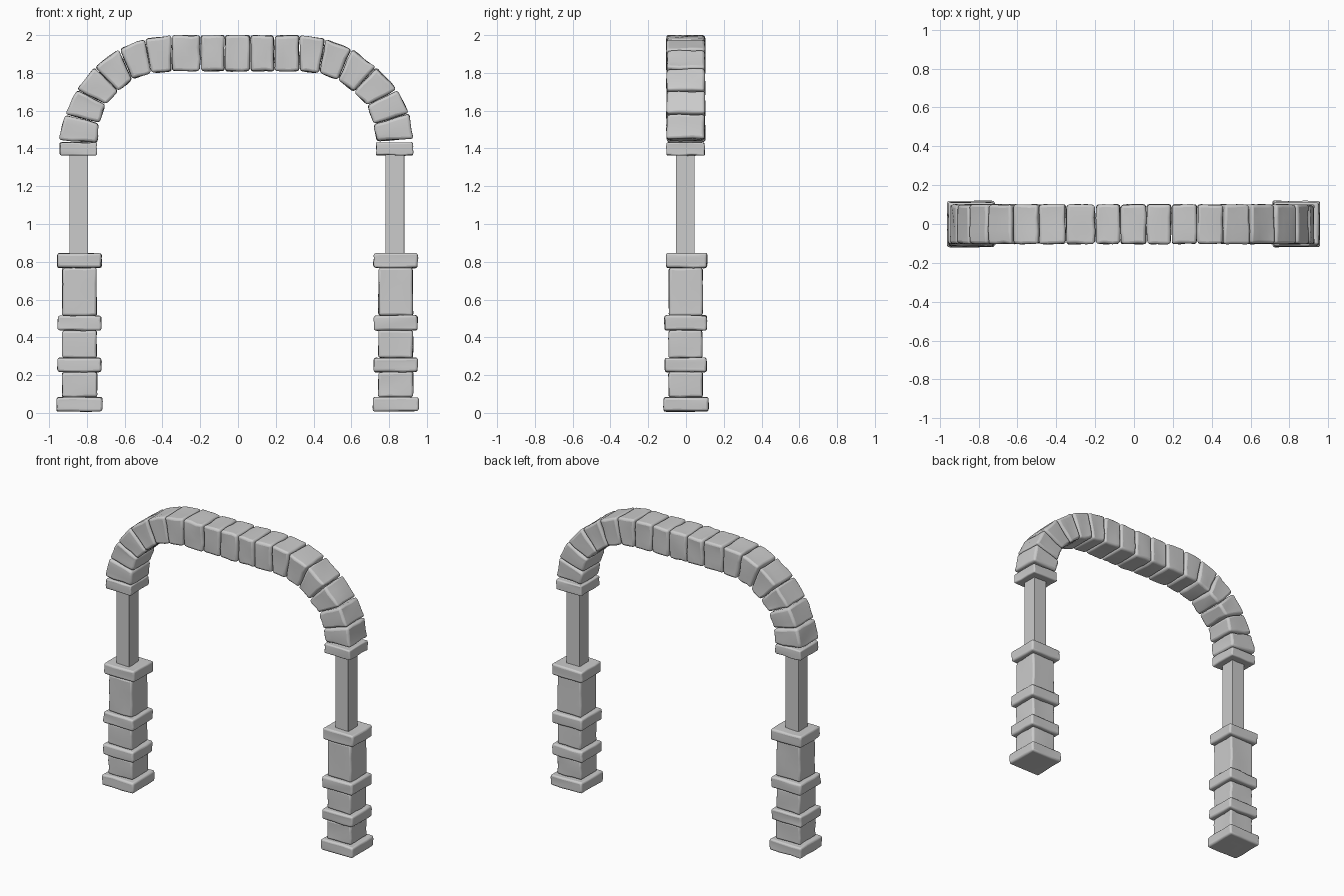
import bpy, bmesh, random
from mathutils import Vector

if "Cube" in bpy.data.objects:
    bpy.data.objects.remove(bpy.data.objects["Cube"])

random.seed(7)


def stone(name, quad, y0, y1, bevel=0.012, wobble=0.003, cuts=2):
    """Worn block: a four-corner x/z outline extruded along y, roughened and bevelled."""
    bm = bmesh.new()
    front = [bm.verts.new((x, y0, z)) for x, z in quad]
    back = [bm.verts.new((x, y1, z)) for x, z in quad]
    bm.faces.new(front)
    bm.faces.new(back[::-1])
    for i in range(4):
        j = (i + 1) % 4
        bm.faces.new((front[j], front[i], back[i], back[j]))
    bmesh.ops.recalc_face_normals(bm, faces=bm.faces)
    if cuts:
        bmesh.ops.subdivide_edges(bm, edges=bm.edges[:], cuts=cuts, use_grid_fill=True)
    for v in bm.verts:
        v.co += Vector([random.uniform(-wobble, wobble) for _ in range(3)])
    me = bpy.data.meshes.new(name)
    bm.to_mesh(me)
    bm.free()
    ob = bpy.data.objects.new(name, me)
    bpy.context.collection.objects.link(ob)
    mod = ob.modifiers.new("worn_edges", 'BEVEL')
    mod.width = bevel
    mod.segments = 3
    mod.limit_method = 'ANGLE'
    mod.angle_limit = 0.8
    bpy.ops.object.select_all(action='DESELECT')
    ob.select_set(True)
    bpy.context.view_layer.objects.active = ob
    bpy.ops.object.shade_smooth_by_angle(angle=0.7)
    return ob


def box(name, cx, hx, y0, y1, z0, z1, **kw):
    return stone(name, [(cx - hx, z0), (cx + hx, z0), (cx + hx, z1), (cx - hx, z1)], y0, y1, **kw)


# Pillar courses: name, half width, y range, z range
courses = [
    ("base_slab", 0.121, -0.118, 0.119, 0.008, 0.083),
    ("lower_block", 0.092, -0.092, 0.088, 0.083, 0.216),
    ("lower_slab", 0.116, -0.112, 0.108, 0.216, 0.292),
    ("middle_block", 0.091, -0.092, 0.086, 0.292, 0.437),
    ("middle_slab", 0.115, -0.113, 0.110, 0.437, 0.515),
    ("upper_block", 0.091, -0.090, 0.088, 0.515, 0.768),
    ("upper_slab", 0.117, -0.104, 0.112, 0.768, 0.845),
]
for side, cx in (("left", -0.839), ("right", 0.835)):
    for name, hx, y0, y1, z0, z1 in courses:
        box(f"{side}_{name}", cx, hx, y0, y1, z0, z1)
    # Slim square post with crisp edges, and its capital
    box(f"{side}_post", cx - 0.004, 0.050, -0.054, 0.046, 0.84, 1.37,
        bevel=0.002, wobble=0, cuts=0)
    box(f"{side}_capital", cx - 0.006, 0.098, -0.102, 0.098, 1.364, 1.431, bevel=0.008)

# Arch joints: outer and inner x/z points, left foot to right foot
flat = [-0.35, -0.198, -0.07, 0.065, 0.193, 0.325]
outer = [(-.947, 1.443), (-.916, 1.58), (-.852, 1.71), (-.757, 1.83), (-.63, 1.925), (-.493, 1.98)]
outer += [(x, 1.998) for x in flat]
outer += [(.462, 1.98), (.60, 1.925), (.73, 1.83), (.842, 1.71), (.905, 1.585), (.928, 1.45)]
inner = [(-.747, 1.428), (-.737, 1.533), (-.70, 1.635), (-.635, 1.705), (-.56, 1.765), (-.46, 1.80)]
inner += [(x, 1.81) for x in flat]
inner += [(.43, 1.80), (.53, 1.765), (.615, 1.70), (.685, 1.63), (.72, 1.53), (.735, 1.437)]

# Arch stones with a narrow open joint between neighbours
for i in range(len(outer) - 1):
    a, b = Vector(outer[i]), Vector(outer[i + 1])
    c, d = Vector(inner[i + 1]), Vector(inner[i])
    g = 0.02
    quad = [a.lerp(b, g), b.lerp(a, g), c.lerp(d, g), d.lerp(c, g)]
    stone(f"arch_stone_{i + 1:02d}", quad, -0.102, 0.100, bevel=0.015, wobble=0.004)
